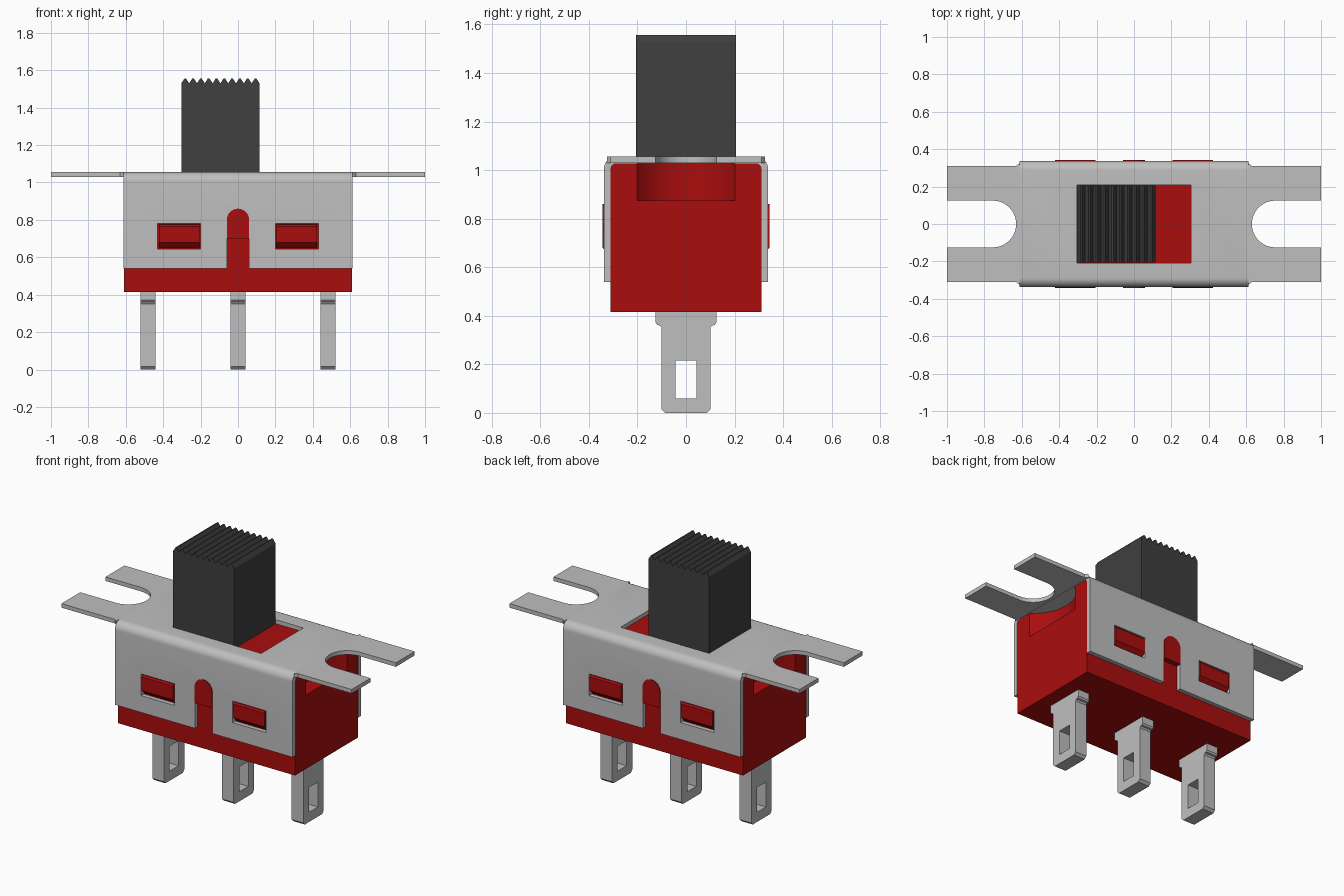
import bpy, bmesh, math

if "Cube" in bpy.data.objects:
    bpy.data.objects.remove(bpy.data.objects["Cube"], do_unlink=True)


def material(name, rgb, rough):
    m = bpy.data.materials.new(name)
    m.use_nodes = True
    m.diffuse_color = (*rgb, 1)
    node = m.node_tree.nodes["Principled BSDF"]
    node.inputs["Base Color"].default_value = (*rgb, 1)
    node.inputs["Roughness"].default_value = rough
    return m


RED = material("red plastic", (0.40, 0.004, 0.004), 0.5)
GREY = material("grey metal", (0.52, 0.52, 0.52), 0.5)
BLACK = material("black plastic", (0.05, 0.05, 0.05), 0.5)


def prism(name, pts, axis, lo, hi, mat=None):
    """Extrude a 2D outline along x (y,z points), y (x,z points) or z (x,y points)."""
    place = {"x": lambda p, d: (d, p[0], p[1]),
             "y": lambda p, d: (p[0], d, p[1]),
             "z": lambda p, d: (p[0], p[1], d)}[axis]
    bm = bmesh.new()
    a = [bm.verts.new(place(p, lo)) for p in pts]
    b = [bm.verts.new(place(p, hi)) for p in pts]
    bm.faces.new(a)
    bm.faces.new(b[::-1])
    for i in range(len(pts)):
        j = (i + 1) % len(pts)
        bm.faces.new((a[i], b[i], b[j], a[j]))
    bmesh.ops.recalc_face_normals(bm, faces=bm.faces)
    me = bpy.data.meshes.new(name)
    bm.to_mesh(me)
    bm.free()
    ob = bpy.data.objects.new(name, me)
    bpy.context.collection.objects.link(ob)
    if mat:
        me.materials.append(mat)
    return ob


def rect(u0, u1, v0, v1):
    return [(u0, v0), (u1, v0), (u1, v1), (u0, v1)]


def arc(cu, cv, r, a0, a1, n=16):
    angles = [math.radians(a0 + (a1 - a0) * i / n) for i in range(n + 1)]
    return [(cu + r * math.cos(t), cv + r * math.sin(t)) for t in angles]


def activate(ob):
    bpy.ops.object.select_all(action="DESELECT")
    ob.select_set(True)
    bpy.context.view_layer.objects.active = ob


def cut(ob, *cutters):
    activate(ob)
    for c in cutters:
        mod = ob.modifiers.new("cut", "BOOLEAN")
        mod.operation, mod.solver, mod.object = "DIFFERENCE", "EXACT", c
        bpy.ops.object.modifier_apply(modifier=mod.name)
        bpy.data.objects.remove(c, do_unlink=True)


def smooth(ob):
    activate(ob)
    bpy.ops.object.shade_smooth_by_angle(angle=math.radians(30))


# Housing with a round screw clearance pocket at each end
body = prism("housing", rect(-0.61, 0.61, -0.31, 0.31), "z", 0.415, 1.03, RED)
cut(body, *[prism("pocket", arc(s * 0.755, 0, 0.25, 0, 345, 23), "z", 0.875, 1.2)
            for s in (-1, 1)])
smooth(body)

# Bracket: bent sheet channel over the housing
outer = arc(0.288, 1.005, 0.05, 0, 90, 8)
inner = arc(0.288, 1.005, 0.023, 90, 0, 8)
half = [(0.338, 0.54)] + outer
half_in = inner + [(0.311, 0.54)]
mirror = lambda pts: [(-y, z) for y, z in reversed(pts)]
bracket = prism("bracket", half + mirror(half) + mirror(half_in) + half_in,
                "x", -0.612, 0.612, GREY)
arch = [(-0.06, 0.5), (0.06, 0.5)] + arc(0, 0.8, 0.06, 0, 180)
cut(bracket,
    prism("top_window", rect(-0.305, 0.305, -0.208, 0.208), "z", 0.9, 1.2),
    prism("arch_slot", arch, "y", -0.5, 0.5),
    *[prism("side_window", rect(s * 0.315 - 0.115, s * 0.315 + 0.115, 0.645, 0.78),
            "y", -0.5, 0.5) for s in (-1, 1)])
smooth(bracket)

# Mounting ears with open slots
for s, side in ((1, "left"), (-1, "right")):
    outline = ([(0.612, -0.325), (0.63, -0.31), (1, -0.31), (1, -0.125)]
               + arc(0.755, 0, 0.125, 270, 90, 24)
               + [(1, 0.125), (1, 0.31), (0.63, 0.31), (0.612, 0.325)])
    smooth(prism(side + "_ear", [(s * x, y) for x, y in outline], "z",
                 1.03, 1.055, GREY))

# Snap tabs and arched bosses on both long sides
for s, side in ((-1, "front"), (1, "back")):
    wedge = [(s * 0.30, 0.65), (s * 0.312, 0.65), (s * 0.343, 0.68),
             (s * 0.343, 0.765), (s * 0.335, 0.775), (s * 0.30, 0.775)]
    for x, label in ((0.315, "left"), (-0.315, "right")):
        prism(f"{side}_{label}_snap_tab", wedge, "x", x - 0.108, x + 0.108, RED)
    boss = [(-0.06, 0.70), (0.06, 0.70)] + arc(0, 0.8, 0.06, 0, 180)
    smooth(prism(f"{side}_boss", boss, "y", *sorted((s * 0.30, s * 0.343)), RED))

# Slider knob with a ridged grip on top
x0, x1, teeth = -0.303, 0.115, 10
step = (x1 - x0) / teeth
grip = [(x0, 1.031)]
for i in range(teeth):
    x = x0 + i * step
    grip += [(x, 1.53), (x + step * 0.4, 1.556), (x + step * 0.6, 1.556)]
grip += [(x1, 1.53), (x1, 1.031)]
prism("slider_knob", grip, "y", -0.205, 0.205, BLACK)

# Solder terminals with shoulders and eyelets
side = [(0.085, 0), (0.1, 0.015), (0.1, 0.35), (0.107, 0.36),
        (0.118, 0.362), (0.125, 0.372), (0.125, 0.416)]
for x, label in ((-0.48, "right"), (0, "middle"), (0.48, "left")):
    pin = prism(label + "_terminal", side + [(-y, z) for y, z in reversed(side)],
                "x", x - 0.04, x + 0.04, GREY)
    cut(pin, prism("eyelet", rect(-0.044, 0.044, 0.06, 0.215), "x", x - 0.2, x + 0.2))
